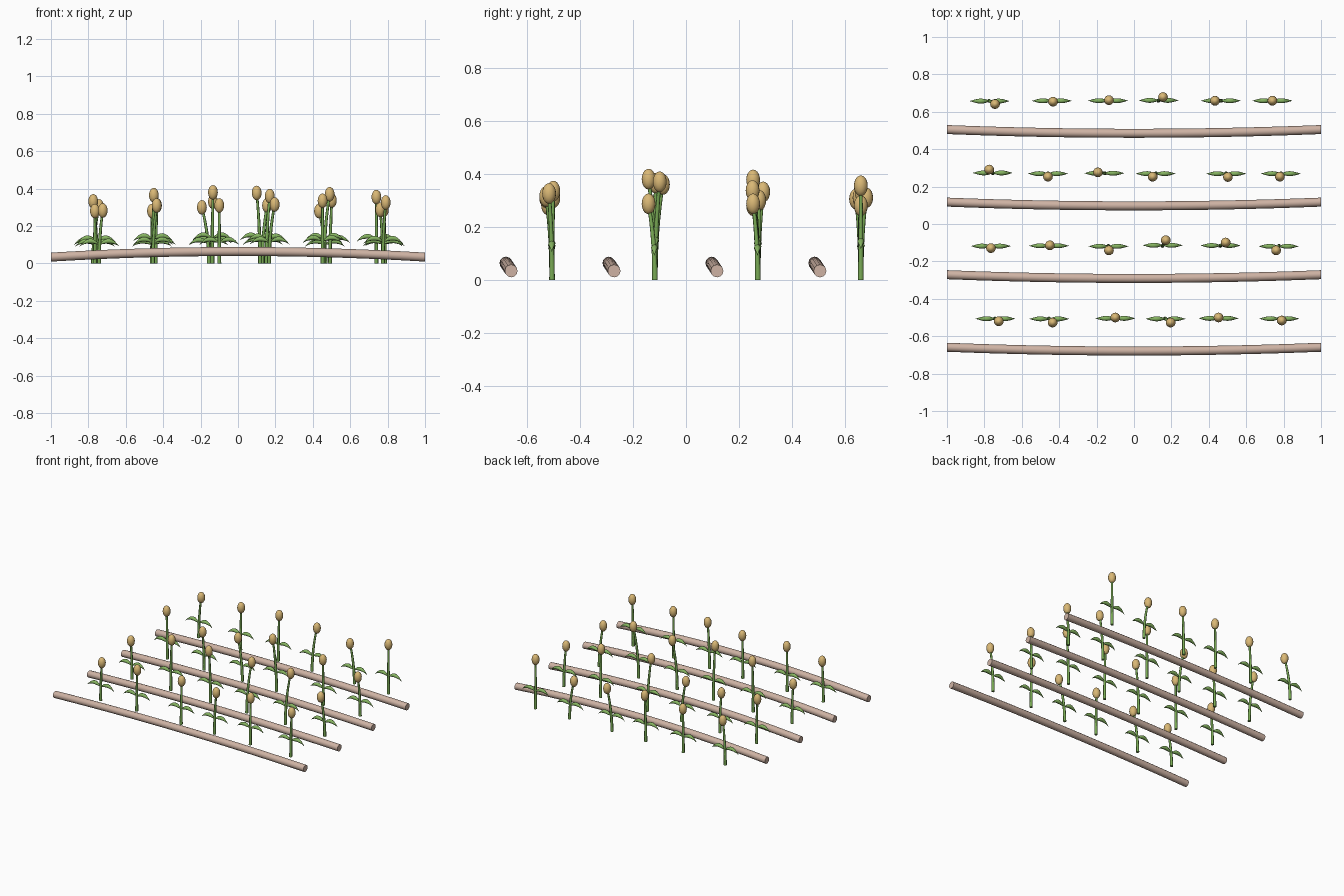
import bpy, math
from mathutils import Vector

if "Cube" in bpy.data.objects:
    bpy.data.objects.remove(bpy.data.objects["Cube"])


def material(name, rgb):
    m = bpy.data.materials.new(name)
    m.use_nodes = True
    m.diffuse_color = (*rgb, 1)
    m.node_tree.nodes["Principled BSDF"].inputs["Base Color"].default_value = (*rgb, 1)
    return m


SOIL = material("pale brown furrow", (0.62, 0.45, 0.37))
STEM = material("stem green", (0.19, 0.40, 0.09))
LEAF = material("leaf green", (0.24, 0.46, 0.12))
GRAIN = material("grain gold", (0.70, 0.48, 0.18))


def build(name, rings, mat):
    """Skin a list of equal vertex rings, with both ends closed."""
    n = len(rings[0])
    verts = [v for ring in rings for v in ring]
    faces = [(r * n + i, r * n + (i + 1) % n, (r + 1) * n + (i + 1) % n, (r + 1) * n + i)
             for r in range(len(rings) - 1) for i in range(n)]
    last = (len(rings) - 1) * n
    faces += [tuple(reversed(range(n))), tuple(range(last, last + n))]
    mesh = bpy.data.meshes.new(name)
    mesh.from_pydata(verts, [], faces)
    mesh.materials.append(mat)
    ob = bpy.data.objects.new(name, mesh)
    bpy.context.collection.objects.link(ob)
    bpy.ops.object.select_all(action="DESELECT")
    ob.select_set(True)
    bpy.context.view_layer.objects.active = ob
    bpy.ops.object.shade_smooth_by_angle(angle=math.radians(50))


def ring(centre, u, v, sides):
    """Ellipse around centre with half axes u and v."""
    steps = [2 * math.pi * i / sides for i in range(sides)]
    return [centre + u * math.cos(a) + v * math.sin(a) for a in steps]


X, Y, Z = Vector((1, 0, 0)), Vector((0, 1, 0)), Vector((0, 0, 1))


def furrow(name, y):
    """Long bowed ridge that arches up in the middle."""
    rings = []
    for i in range(17):
        x = -1 + i / 8
        bow = 1 - x * x
        c = Vector((x, y - 0.02 * bow, 0.034 + 0.03 * bow))
        rings.append(ring(c, Y * 0.024, Z * 0.024, 12))
    build(name, rings, SOIL)


def stem(name, base, head):
    """Tapered stalk, upright at the foot and leaning towards the head."""
    rings = []
    for i in range(9):
        t = i / 8
        c = base.lerp(head, t * t)
        c.z = head.z * t
        r = 0.0105 - 0.004 * t
        rings.append(ring(c, X * r, Y * r, 8))
    build(name, rings, STEM)


def leaf(name, root, side):
    """Plump arched blade, pointed at both ends."""
    rings = []
    for i in range(11):
        t = i / 10
        w = max(0.04, math.sin(math.pi * t ** 0.85))
        c = root + X * (side * 0.106 * t) + Z * (0.1 * t * (1 - t) - 0.008 * t)
        rings.append(ring(c, Y * (-side * 0.013 * w), Z * (-0.013 * w), 8))
    build(name, rings, LEAF)


def seed_head(name, c):
    """Egg shaped grain head."""
    bpy.ops.mesh.primitive_uv_sphere_add(segments=16, ring_count=10, radius=1, location=c)
    ob = bpy.context.object
    ob.name = name
    ob.scale = (0.026, 0.026, 0.039)
    ob.data.materials.append(GRAIN)
    bpy.ops.object.shade_smooth()


# Each plant: foot x, lean in x, lean in y, height of the head
ROWS = [
    [(-.743, .02, -.015, .283), (-.455, .02, -.022, .31), (-.10, 0, .005, .31),
     (.166, .03, -.022, .315), (.452, 0, .005, .335), (.775, .015, -.011, .326)],
    [(-.765, 0, -.012, .28), (-.455, .005, .003, .365), (-.137, .003, -.024, .38),
     (.152, .018, .03, .36), (.46, .03, .018, .37), (.775, -.015, -.024, .287)],
    [(-.754, -.02, .02, .332), (-.46, 0, -.018, .28), (-.155, -.038, .005, .30),
     (.118, -.018, -.018, .377), (.492, .01, -.02, .337), (.786, -.006, -.018, .287)],
    [(-.775, .032, -.018, .305), (-.44, .007, -.005, .31), (-.14, .006, .003, .33),
     (.13, .025, .02, .31), (.468, -.035, 0, .28), (.74, 0, 0, .355)],
]

for r, row in enumerate(ROWS):
    y = -0.505 + 0.388 * r
    furrow(f"furrow_{r + 1}", y - 0.154)
    for k, (x, dx, dy, h) in enumerate(row):
        tag = f"{r + 1}_{k + 1}"
        base, head = Vector((x, y, 0)), Vector((x + dx, y + dy, h))
        stem(f"stem_{tag}", base, head)
        seed_head(f"seed_head_{tag}", head)
        root = base + Vector((dx * 0.1, dy * 0.1, h * 0.35))
        leaf(f"left_leaf_{tag}", root, 1)
        leaf(f"right_leaf_{tag}", root, -1)
